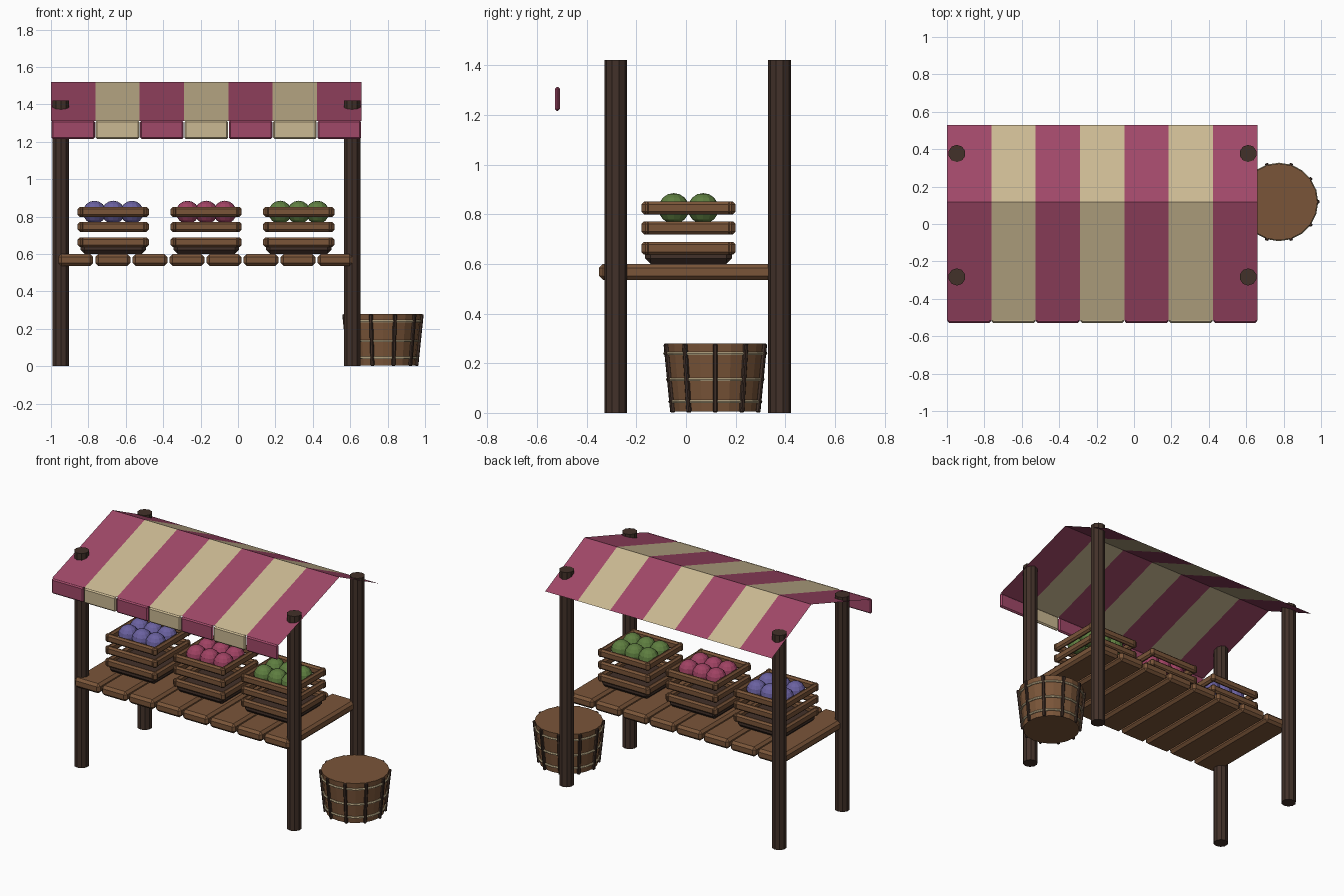
import bpy, bmesh, math
from mathutils import Matrix, Vector

cube = bpy.data.objects.get("Cube")
if cube:
    bpy.data.objects.remove(cube)


def material(name, r, g, b):
    """Flat material from 0-255 display values."""
    col = [((c / 255 + 0.055) / 1.055) ** 2.4 for c in (r, g, b)] + [1]
    m = bpy.data.materials.new(name)
    m.use_nodes = True
    m.diffuse_color = col
    m.node_tree.nodes["Principled BSDF"].inputs["Base Color"].default_value = col
    return m


MAGENTA = material("magenta_cloth", 160, 72, 104)
CREAM = material("cream_cloth", 202, 184, 146)
WOOD = material("brown_wood", 122, 85, 57)
DARK = material("dark_wood", 66, 49, 41)
PURPLE = material("purple_fruit", 106, 97, 160)
PINK = material("pink_fruit", 160, 66, 99)
GREEN = material("green_fruit", 94, 126, 64)


def finish(name, bm, *mats):
    mesh = bpy.data.meshes.new(name)
    bmesh.ops.recalc_face_normals(bm, faces=bm.faces)
    bm.to_mesh(mesh)
    bm.free()
    for m in mats:
        mesh.materials.append(m)
    obj = bpy.data.objects.new(name, mesh)
    bpy.context.scene.collection.objects.link(obj)
    return obj


def box(name, centre, size, mat, bevel=0.0, rotation=None):
    """Box with chamfered edges."""
    bm = bmesh.new()
    bmesh.ops.create_cube(bm, size=1)
    bmesh.ops.scale(bm, vec=size, verts=bm.verts)
    if bevel:
        bmesh.ops.bevel(bm, geom=bm.edges[:], offset=bevel, segments=1, affect='EDGES')
    if rotation:
        bmesh.ops.transform(bm, matrix=rotation, verts=bm.verts)
    bmesh.ops.translate(bm, vec=centre, verts=bm.verts)
    return finish(name, bm, mat)


def cylinder(name, x, y, z0, z1, r0, r1, sides, mat):
    bm = bmesh.new()
    bmesh.ops.create_cone(bm, cap_ends=True, segments=sides, radius1=r0, radius2=r1,
                          depth=z1 - z0, matrix=Matrix.Translation((x, y, (z0 + z1) / 2)))
    return finish(name, bm, mat)


# Four round posts
for side, x in (("right", -0.947), ("left", 0.61)):
    for end, y in (("front", -0.283), ("back", 0.377)):
        cylinder(f"{end}_{side}_post", x, y, 0, 1.42, 0.046, 0.046, 10, DARK)

# Table planks
for i in range(8):
    box(f"table_plank_{i + 1}", (-0.867 + i * 0.198, 0.01, 0.568), (0.186, 0.72, 0.064), WOOD, 0.016)

# Striped canopy: a folded cloth sheet
STRIPES = 7
WIDTH = 1.66 / STRIPES
profile = [(-0.515, 1.312), (0.117, 1.52), (0.53, 1.32)]
bm = bmesh.new()
rows = [[bm.verts.new((-1 + i * WIDTH, y, z)) for y, z in profile] for i in range(STRIPES + 1)]
for i in range(STRIPES):
    for j in range(2):
        f = bm.faces.new((rows[i][j], rows[i + 1][j], rows[i + 1][j + 1], rows[i][j + 1]))
        f.material_index = i % 2
finish("canopy", bm, MAGENTA, CREAM)

# Valance flaps along the front edge
for i in range(STRIPES):
    box(f"valance_flap_{i + 1}", (-1 + (i + 0.5) * WIDTH, -0.518, 1.264),
        (WIDTH - 0.004, 0.02, 0.098), CREAM if i % 2 else MAGENTA, 0.008)

# Fruit crates
CY = 0.01
for label, cx, fruit in (("right", -0.667, PURPLE), ("middle", -0.17, PINK), ("left", 0.325, GREEN)):
    box(f"{label}_crate_base", (cx, CY, 0.63), (0.35, 0.35, 0.06), DARK, 0.022)
    for level, z in (("low", 0.663), ("mid", 0.745), ("top", 0.825)):
        for s in (-1, 1):
            box(f"{label}_crate_{level}_slat", (cx, CY + s * 0.17, z), (0.38, 0.03, 0.052), WOOD, 0.011)
            box(f"{label}_crate_{level}_side_slat", (cx + s * 0.17, CY, z), (0.03, 0.38, 0.052), WOOD, 0.011)
    for i in (-1, 0, 1):
        for s in (-1, 1):
            bm = bmesh.new()
            bmesh.ops.create_uvsphere(bm, u_segments=12, v_segments=8, radius=0.062,
                                      matrix=Matrix.Translation((cx + i * 0.1, CY + s * 0.059, 0.823)))
            finish(f"{label}_crate_fruit", bm, fruit)

# Barrel with hoops and upright battens
BX, BY, H = 0.775, 0.118, 0.28
R0, R1 = 0.176, 0.205


def barrel_radius(z):
    return R0 + (R1 - R0) * z / H


cylinder("barrel_body", BX, BY, 0.005, H, R0, R1, 20, WOOD)
for z in (0.045, 0.135, 0.24):
    bpy.ops.mesh.primitive_torus_add(location=(BX, BY, z), major_segments=20, minor_segments=6,
                                     major_radius=barrel_radius(z) + 0.002, minor_radius=0.007)
    hoop = bpy.context.object
    hoop.name = "barrel_hoop"
    hoop.data.materials.append(CREAM)
lean = Matrix.Rotation(math.atan((R1 - R0) / H), 4, 'Y')
for i in range(10):
    turn = Matrix.Rotation(i * math.tau / 10, 4, 'Z')
    offset = turn @ Vector((barrel_radius(H / 2) + 0.004, 0, 0))
    box("barrel_batten", (BX + offset.x, BY + offset.y, H / 2),
        (0.018, 0.018, H - 0.002), DARK, 0.004, turn @ lean)
